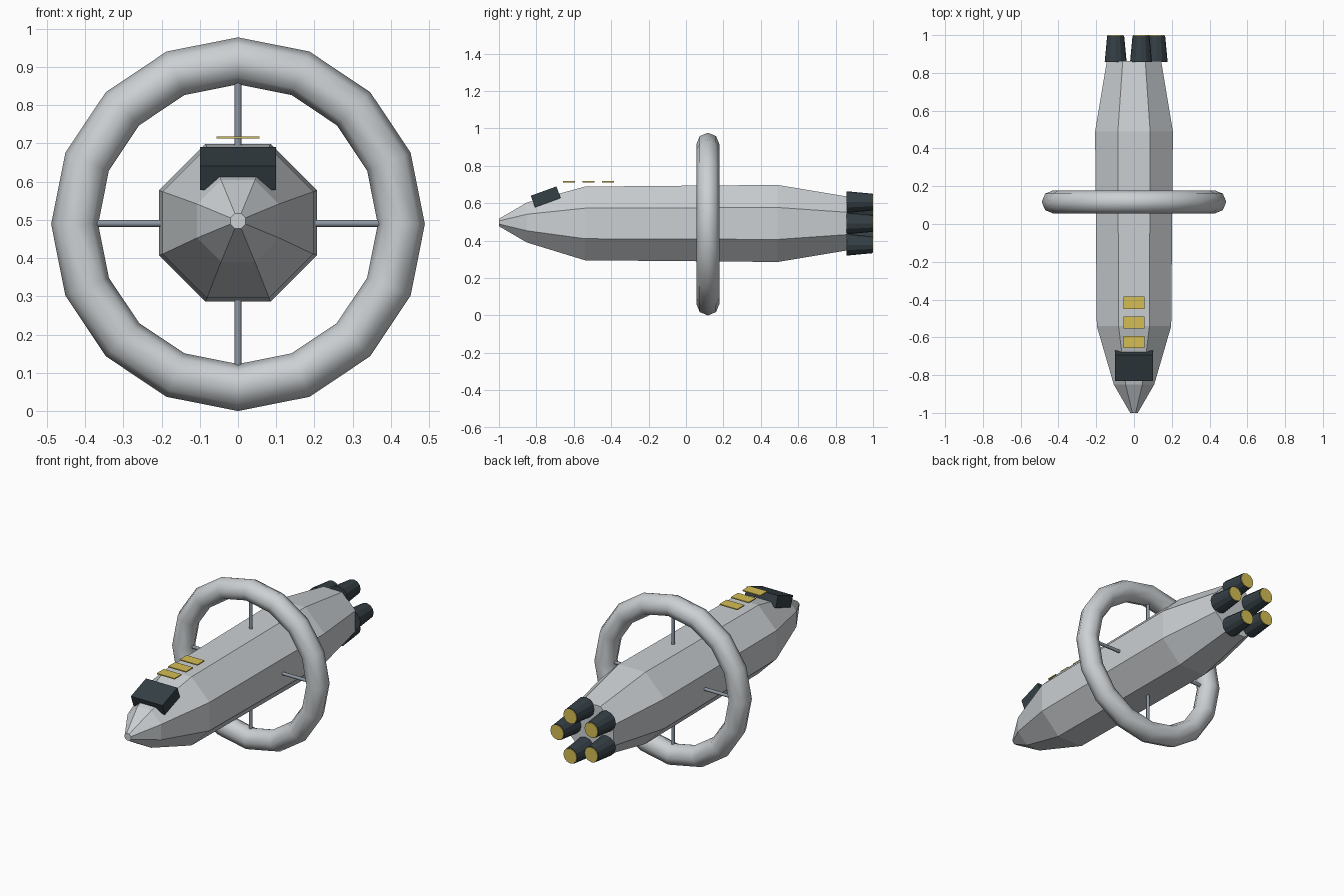
import bpy, bmesh
from math import cos, sin, pi, radians
from mathutils import Matrix, Vector

cube = bpy.data.objects.get("Cube")
if cube:
    bpy.data.objects.remove(cube)

AXIS_Z = 0.492
RING_Y = 0.117


def material(name, rgb):
    m = bpy.data.materials.new(name)
    m.use_nodes = True
    m.diffuse_color = (*rgb, 1)
    m.node_tree.nodes["Principled BSDF"].inputs["Base Color"].default_value = (*rgb, 1)
    return m


HULL = material("hull grey", (0.60, 0.63, 0.65))
DARK = material("dark charcoal", (0.035, 0.05, 0.06))
GOLD = material("window gold", (0.66, 0.51, 0.09))
STEEL = material("strut steel", (0.27, 0.31, 0.36))


def make(name, bm, mat):
    bmesh.ops.recalc_face_normals(bm, faces=bm.faces)
    me = bpy.data.meshes.new(name)
    bm.to_mesh(me)
    bm.free()
    me.materials.append(mat)
    ob = bpy.data.objects.new(name, me)
    bpy.context.collection.objects.link(ob)
    return ob


def box(name, loc, size, mat, tilt=0):
    bm = bmesh.new()
    bmesh.ops.create_cube(bm, size=1, matrix=Matrix.Diagonal((*size, 1)))
    ob = make(name, bm, mat)
    ob.location = loc
    ob.rotation_euler.x = tilt
    return ob


def rod(name, start, end, r1, r2, sides, mat):
    a, b = Vector(start), Vector(end)
    bm = bmesh.new()
    bmesh.ops.create_cone(bm, cap_ends=True, segments=sides, radius1=r1, radius2=r2,
                          depth=(b - a).length)
    ob = make(name, bm, mat)
    ob.location = (a + b) / 2
    ob.rotation_euler = (b - a).to_track_quat('Z', 'Y').to_euler()
    return ob


def smooth(ob, angle):
    bpy.ops.object.select_all(action='DESELECT')
    ob.select_set(True)
    bpy.context.view_layer.objects.active = ob
    bpy.ops.object.shade_smooth_by_angle(angle=radians(angle))


# Hull: octagonal sections (y, half width across flats, centre height)
sections = [(-1, 0.02, 0.497), (-0.85, 0.107, 0.497), (-0.54, 0.197, AXIS_Z),
            (0.49, 0.206, AXIS_Z), (0.862, 0.144, AXIS_Z)]
bm = bmesh.new()
loops = []
for y, flat, z in sections:
    r = flat / cos(pi / 8)
    angles = [pi / 8 + i * pi / 4 for i in range(8)]
    loops.append([bm.verts.new((r * cos(a), y, z + r * sin(a))) for a in angles])
for a, b in zip(loops, loops[1:]):
    for i in range(8):
        j = (i + 1) % 8
        bm.faces.new((a[i], a[j], b[j], b[i]))
bm.faces.new(loops[0])
bm.faces.new(loops[-1])
make("hull", bm, HULL)

# Habitat ring around the hull
bpy.ops.mesh.primitive_torus_add(major_segments=16, minor_segments=8, major_radius=0.427,
                                 minor_radius=0.0615, location=(0, RING_Y, 0.4885),
                                 rotation=(pi / 2, 0, 0))
ring = bpy.context.object
ring.name = "habitat_ring"
ring.data.materials.append(HULL)
smooth(ring, 60)

# Four spokes from the hull to the ring
for i, side in enumerate(("left", "top", "right", "bottom")):
    d = Vector((cos(i * pi / 2), 0, sin(i * pi / 2)))
    c = Vector((0, RING_Y, 0.4905))
    smooth(rod(f"spoke_{side}", c + d * 0.15, c + d * 0.40, 0.0095, 0.0095, 8, STEEL), 60)

# Five tapered engines with glowing ends
for i in range(5):
    a = i * 2 * pi / 5
    x, z = 0.12 * cos(a), AXIS_Z + 0.12 * sin(a)
    rod(f"engine_{i + 1}", (x, 0.858, z), (x, 0.996, z), 0.058, 0.045, 12, DARK)
    rod(f"engine_glow_{i + 1}", (x, 0.992, z), (x, 1.0, z), 0.042, 0.042, 12, GOLD)

# Bridge block leaning along the nose slope
box("bridge", (0, -0.75, 0.634), (0.2, 0.146, 0.066), DARK, radians(20))

# Row of window panels behind the bridge
for i in range(3):
    box(f"window_panel_{i + 1}", (0, -0.625 + i * 0.104, 0.715), (0.113, 0.064, 0.006), GOLD)
